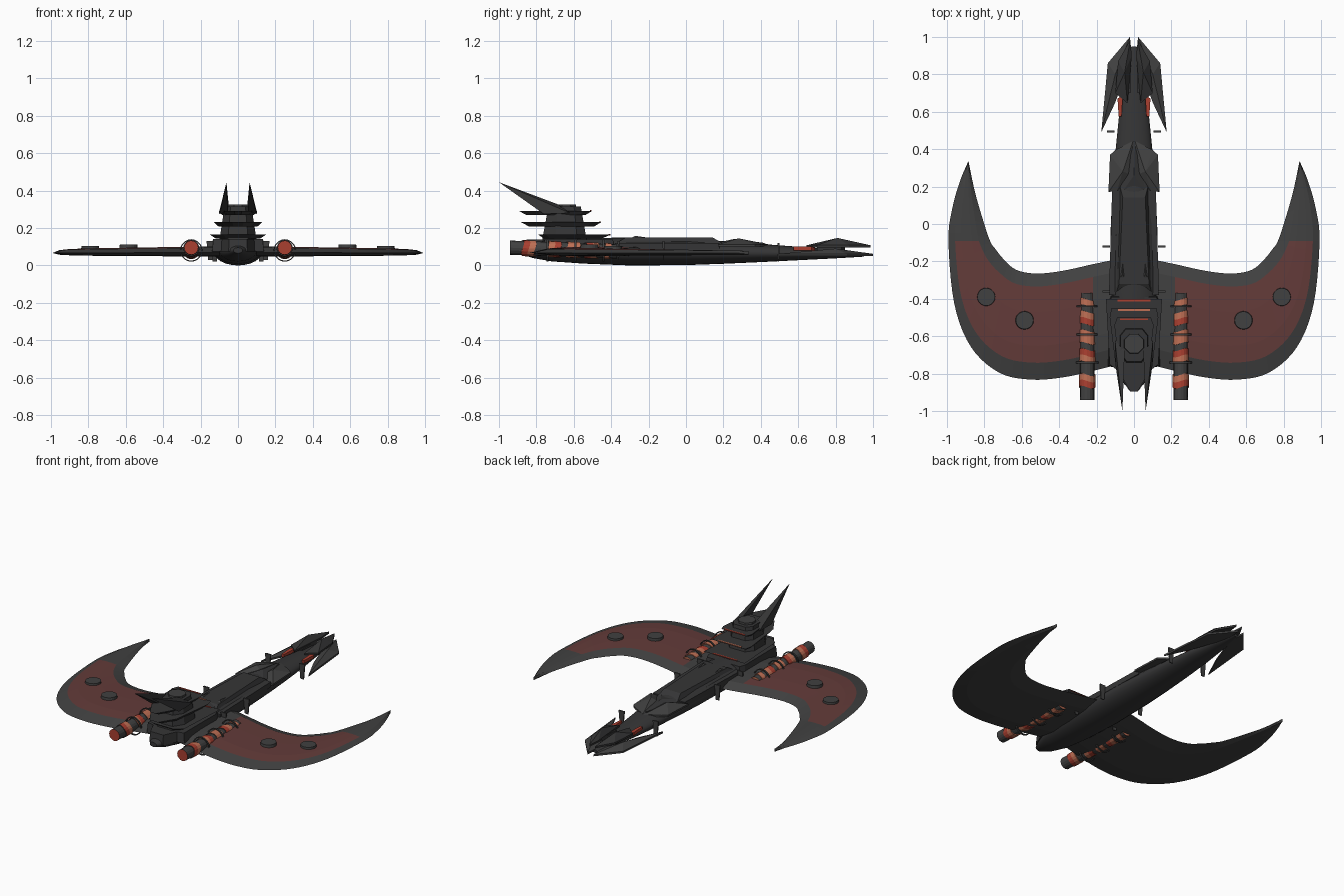
import bpy, bmesh, math
from mathutils import Vector

if "Cube" in bpy.data.objects:
    bpy.data.objects.remove(bpy.data.objects["Cube"])


def material(name, rgb):
    m = bpy.data.materials.new(name)
    m.diffuse_color = (*rgb, 1)
    m.use_nodes = True
    m.node_tree.nodes["Principled BSDF"].inputs["Base Color"].default_value = m.diffuse_color
    return m


GREY = material("dark grey", (0.052, 0.052, 0.052))
BLACK = material("charcoal", (0.036, 0.036, 0.037))
MAROON = material("maroon panel", (0.125, 0.044, 0.041))
RED = material("hot red", (0.40, 0.05, 0.03))
ORANGE = material("copper orange", (0.52, 0.16, 0.09))


def build(name, verts, faces, mats, mirror=False, smooth=False, rule=None):
    """Mesh object from points and faces; rule(face index) gives the material slot."""
    bm = bmesh.new()
    vs = [bm.verts.new(v) for v in verts]
    for i, f in enumerate(faces):
        face = bm.faces.new([vs[k] for k in f])
        face.material_index = rule(i) if rule else 0
    bmesh.ops.remove_doubles(bm, verts=bm.verts, dist=1e-5)
    bmesh.ops.recalc_face_normals(bm, faces=bm.faces)
    me = bpy.data.meshes.new(name)
    bm.to_mesh(me)
    bm.free()
    for m in mats:
        me.materials.append(m)
    ob = bpy.data.objects.new(name, me)
    bpy.context.collection.objects.link(ob)
    if mirror:
        ob.modifiers.new("mirror", 'MIRROR').use_mirror_merge = False
    if smooth:
        bpy.context.view_layer.objects.active = ob
        ob.select_set(True)
        bpy.ops.object.shade_smooth_by_angle(angle=math.radians(35))
        ob.select_set(False)
    return ob


def loft(name, rings, mats, **kw):
    n = len(rings[0])
    verts = [p for r in rings for p in r]
    faces = [(k * n + j, k * n + (j + 1) % n, (k + 1) * n + (j + 1) % n, (k + 1) * n + j)
             for k in range(len(rings) - 1) for j in range(n)]
    faces += [tuple(range(n)), tuple(range(len(verts) - n, len(verts)))]
    return build(name, verts, faces, mats, **kw)


def both_sides(half):
    return half + [(-x, y) for x, y in reversed(half)]


def plate(name, pts, z0, z1, mat, low=1.0, high=1.0, **kw):
    """Prism over an outline; low / high shrink the bottom / top outline."""
    cx = sum(p[0] for p in pts) / len(pts)
    cy = sum(p[1] for p in pts) / len(pts)
    ring = lambda s, z: [(cx + (x - cx) * s, cy + (y - cy) * s, z) for x, y in pts]
    return loft(name, [ring(low, z0), ring(high, z1)], [mat], **kw)


def facet(name, pts, z, apex, mat, thick=0.012, **kw):
    """Armour plate with a raised peak."""
    n = len(pts)
    verts = [(x, y, z - thick) for x, y in pts] + [(x, y, z) for x, y in pts] + [apex]
    faces = [tuple(range(n))]
    for j in range(n):
        k = (j + 1) % n
        faces += [(j, k, n + k, n + j), (n + j, n + k, 2 * n)]
    return build(name, verts, faces, [mat], **kw)


def spline(pts, t):
    """Catmull-Rom sample, t in 0..1."""
    p = [Vector(q) for q in pts]
    p = [2 * p[0] - p[1]] + p + [2 * p[-1] - p[-2]]
    u = t * (len(pts) - 1)
    i = min(int(u), len(pts) - 2)
    u -= i
    a, b, c, d = p[i:i + 4]
    return 0.5 * (2 * b + (c - a) * u + (2 * a - 5 * b + 4 * c - d) * u ** 2 + (3 * b - a - 3 * c + d) * u ** 3)


# Hull: long smooth spindle (y, half width, bottom, top)
sections = [(-0.89, 0.025, 0.065, 0.095), (-0.82, 0.065, 0.04, 0.115), (-0.72, 0.10, 0.022, 0.135),
            (-0.55, 0.122, 0.01, 0.145), (-0.3, 0.13, 0, 0.15), (0, 0.124, 0.002, 0.145),
            (0.2, 0.113, 0.009, 0.13), (0.4, 0.098, 0.018, 0.115), (0.6, 0.078, 0.028, 0.1),
            (0.8, 0.05, 0.038, 0.085), (0.95, 0.014, 0.047, 0.066)]
rings = []
for y, w, lo, hi in sections:
    rings.append([(w * math.cos(a), y, (lo + hi) / 2 + (hi - lo) / 2 * math.sin(a))
                  for a in (math.tau * j / 24 for j in range(24))])
loft("hull", rings, [BLACK], smooth=True)

# Crescent wings: front and rear edge curves joined by a lens section
inner = [(0.10, -0.19), (0.22, -0.215), (0.38, -0.25), (0.52, -0.265), (0.63, -0.245), (0.70, -0.185),
         (0.74, -0.135), (0.77, -0.09), (0.81, 0.03), (0.85, 0.17), (0.885, 0.335)]
outer = [(0.10, -0.755), (0.22, -0.785), (0.38, -0.82), (0.55, -0.832), (0.72, -0.795), (0.87, -0.66),
         (0.96, -0.43), (0.992, -0.09), (0.97, 0.09), (0.93, 0.23), (0.887, 0.333)]
N = 50
wing = []
for k in range(N + 1):
    t = k / N
    a, b = spline(inner, t), spline(outer, t)
    s1 = 0.12 + 0.15 * min(1, t / 0.7) ** 5
    h = 1 - 0.62 * t
    section = [(0, 0), (s1, 0.029), (0.3 + s1 / 2, 0.034), (0.68, 0.034), (0.84, 0.027), (1, 0),
               (0.8, -0.018), (0.5, -0.022), (0.2, -0.018)]
    wing.append([(*a.lerp(b, s), 0.069 - 0.004 * t + z * h) for s, z in section])


def wing_colour(i):
    k, j = divmod(i, 9)
    return 1 if 1 <= j <= 3 and 5 <= k < 35 else 0


loft("wing", wing, [GREY, MAROON], mirror=True, rule=wing_colour)

# Round hatches on the wings
for i, (x, y, z) in enumerate([(0.79, -0.39, 0.103), (0.585, -0.515, 0.112)]):
    pts = [(x + 0.05 * math.cos(math.tau * j / 20), y + 0.05 * math.sin(math.tau * j / 20)) for j in range(20)]
    plate(f"wing_hatch_{i}", pts, z - 0.025, z, GREY, high=0.94, mirror=True)

# Engine tubes with slanted coil bands
engine, bands = [], []
ys = [-0.94 + 0.57 * k / 17 for k in range(18)]
colours = [0, 0, 1, 2, 0, 0, 2, 1, 0, 2, 2, 0, 1, 2, 0, 2, 0]
for k in range(17):
    r = 0.038 if colours[k] == 0 else 0.043
    for e in (0, 1):
        y = ys[k + e]
        slant = 0 if k + e in (0, 17) else 0.008
        z = 0.095 - 0.02 * (y + 0.94) / 0.57
        engine.append([(0.25 + r * math.cos(a), y + slant * math.sin(2 * a), z + r * math.sin(a))
                       for a in (math.tau * j / 16 for j in range(16))])
        bands.append(colours[k])
loft("engine_tube", engine, [GREY, RED, ORANGE], mirror=True,
     rule=lambda i: bands[i // 16] if i < 16 * (len(engine) - 1) else (1 if i == 16 * (len(engine) - 1) else 2))

# Thin hoops around the engines
for i, y in enumerate((-0.44, -0.59, -0.74)):
    hoop = [[(0.25 + r * math.cos(a), y + d, 0.08 + r * math.sin(a)) for r, d in
             ((0.054, -0.005), (0.06, -0.005), (0.06, 0.005), (0.054, 0.005))]
            for a in (math.tau * j / 20 for j in range(21))]
    loft(f"engine_hoop_{i}", hoop, [GREY], mirror=True)

# Forward deck and the vents on it
plate("deck", both_sides([(0.117, 0.18), (0.134, -0.38)]), 0.085, 0.12, BLACK)
plate("deck_top", both_sides([(0.075, 0.2), (0.10, -0.38)]), 0.115, 0.15, BLACK, high=0.8)
facet("deck_vent", [(0.06, -0.2), (0.075, -0.29), (0.05, -0.29)], 0.148, (0.061, -0.27, 0.158), GREY, mirror=True)

# Neck armour plates
facet("neck_plate", [(0.004, 0.445), (0.10, 0.395), (0.128, 0.37), (0.137, 0.17), (0.09, 0.18), (0.004, 0.26)],
      0.112, (0.06, 0.28, 0.145), GREY, mirror=True)
facet("neck_spine", both_sides([(0.005, 0.42), (0.07, 0.16)]), 0.12, (0, 0.26, 0.142), BLACK)

# Nose jaws and upper nose plates
facet("nose_jaw", [(0.022, 1.0), (0.14, 0.86), (0.175, 0.49), (0.10, 0.65), (0.012, 0.90)],
      0.062, (0.10, 0.80, 0.09), GREY, mirror=True)
facet("nose_plate", [(0.02, 0.985), (0.085, 0.87), (0.10, 0.70), (0.035, 0.645), (0.012, 0.9)],
      0.108, (0.05, 0.81, 0.147), BLACK, mirror=True)
plate("nose_stem", [(0.02, 0.85), (0.06, 0.83), (0.06, 0.70), (0.02, 0.70)], 0.06, 0.1, BLACK, mirror=True)
plate("nose_glow", [(0.06, 0.69), (0.088, 0.67), (0.082, 0.575), (0.066, 0.575)], 0.08, 0.1, RED, mirror=True)

# Upright side vanes
for i, (x, y, z) in enumerate([(0.125, 0.495, 0.07), (0.148, -0.12, 0.08), (0.148, -0.36, 0.08)]):
    pts = [(x - 0.02, y - 0.005), (x + 0.02, y - 0.005), (x + 0.02, y + 0.005), (x - 0.02, y + 0.005)]
    plate(f"side_vane_{i}", pts, z - 0.05, z + 0.05, GREY, low=0.6, mirror=True)

# Rear base block and tower core
plate("rear_base", both_sides([(0.125, -0.38), (0.14, -0.42), (0.138, -0.76), (0.09, -0.77), (0.05, -0.86)]),
      0.075, 0.14, BLACK, high=0.96)
plate("tower_core", both_sides([(0.06, -0.53), (0.1, -0.58), (0.1, -0.70), (0.055, -0.77)]),
      0.13, 0.315, BLACK, high=0.72)

# Tower tiers: flared plates, each with a glowing strip on its front edge
tiers = [([(0.15, -0.40), (0.13, -0.75), (0.08, -0.79)], 0.145, 0.165, 0.088),
         ([(0.12, -0.45), (0.13, -0.50), (0.095, -0.78), (0.03, -0.885)], 0.208, 0.233, 0.085),
         ([(0.09, -0.50), (0.105, -0.54), (0.075, -0.80), (0.02, -0.895)], 0.27, 0.292, 0.075)]
for i, (half, z0, z1, w) in enumerate(tiers):
    plate(f"tower_tier_{i}", both_sides(half), z0, z1, BLACK, low=0.8)
    y = half[0][1] - 0.004
    plate(f"tier_strip_{i}", both_sides([(w, y), (w, y - 0.01)]), z1 - 0.004, z1 + 0.003, ORANGE if i == 1 else RED)

# Tower cap and swept horns
cap = [(0.06 * math.cos(math.tau * j / 8 + 0.393), -0.64 + 0.06 * math.sin(math.tau * j / 8 + 0.393)) for j in range(8)]
plate("tower_cap", cap, 0.29, 0.327, GREY, high=0.92)
horn = [(0.102, -0.62, 0.28), (0.05, -0.68, 0.325), (0.055, -0.76, 0.29), (0.098, -0.76, 0.275), (0.062, -1.0, 0.445)]
build("tower_horn", horn, [(0, 1, 2, 3)] + [(j, (j + 1) % 4, 4) for j in range(4)], [BLACK], mirror=True)
